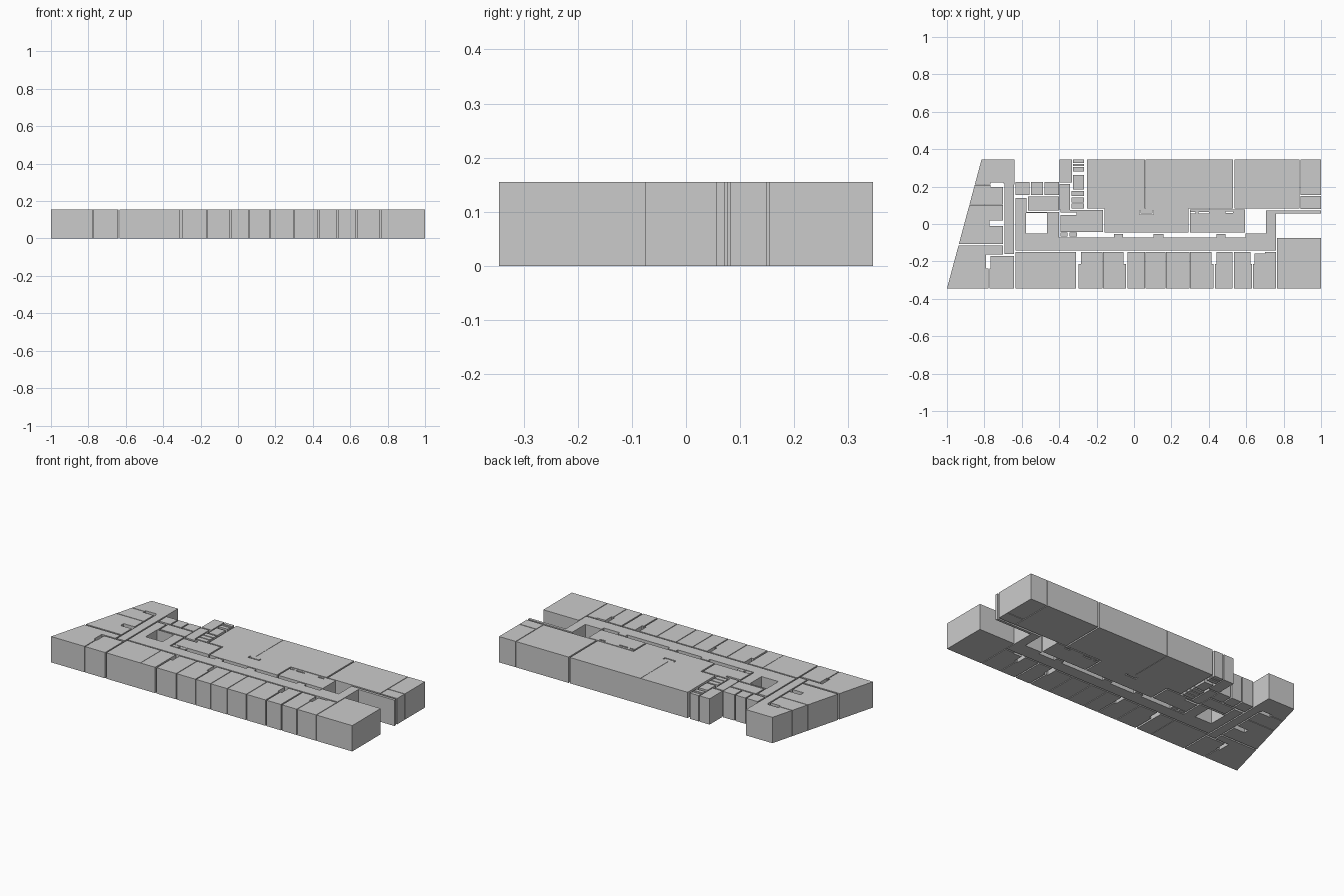
import bpy

H = 0.155          # storey height
S, N = -0.345, 0.345


def west(y):
    """x of the slanted west facade at a given y"""
    return -1.0 + (y - S) * 0.185 / 0.69


def rect(x0, y0, x1, y1):
    return [(x0, y0), (x1, y0), (x1, y1), (x0, y1)]


def room(name, *loops):
    """Upright block from an outline and optional hole outlines"""
    cu = bpy.data.curves.new(name, 'CURVE')
    cu.dimensions = '2D'
    cu.fill_mode = 'BOTH'
    cu.extrude = H / 2
    for loop in loops:
        sp = cu.splines.new('POLY')
        sp.points.add(len(loop) - 1)
        for p, (x, y) in zip(sp.points, loop):
            p.co = (x, y, 0, 1)
        sp.use_cyclic_u = True
    tmp = bpy.data.objects.new(name + "_outline", cu)
    bpy.context.collection.objects.link(tmp)
    dg = bpy.context.evaluated_depsgraph_get()
    me = bpy.data.meshes.new_from_object(tmp.evaluated_get(dg))
    bpy.data.objects.remove(tmp)
    for v in me.vertices:
        v.co.z += H / 2
    for p in me.polygons:
        p.use_smooth = False
    ob = bpy.data.objects.new(name, me)
    bpy.context.collection.objects.link(ob)
    return ob


# South row of offices: west edge, east edge, door recess on (west, east)
T = -0.149
south = [(-0.633, -0.407, 0, 0), (-0.405, -0.309, 0, 0), (-0.298, -0.169, .015, 0),
         (-0.165, -0.042, 0, .014), (-0.036, 0.058, 0, 0), (0.062, 0.168, 0, 0),
         (0.172, 0.296, 0, 0), (0.30, 0.424, 0, .010), (0.432, 0.526, .010, 0),
         (0.534, 0.631, 0, .008)]
for i, (a, b, w, e) in enumerate(south):
    pts = [(a, S), (b, S)]
    pts += [(b, -0.215), (b - e, -0.215), (b - e, T)] if e else [(b, T)]
    pts += [(a + w, T), (a + w, -0.215), (a, -0.215)] if w else [(a, T)]
    room(f"south_office_{i + 1}", pts)
room("south_office_11", [(0.635, S), (0.760, S), (0.760, T), (0.70, T), (0.70, -0.157),
                         (0.645, -0.157), (0.645, -0.215), (0.635, -0.215)])
room("south_east_room", rect(0.764, S, 1.0, -0.075))

# West wing with slanted facade
room("south_west_corner_room", [(west(S), S), (-0.778, S), (-0.778, -0.238), (-0.79, -0.238),
                                (-0.79, -0.163), (-0.70, -0.163), (-0.70, -0.116), (west(-0.116), -0.116)])
room("south_west_office", [(-0.773, S), (-0.641, S), (-0.641, -0.172), (-0.768, -0.172),
                           (-0.768, -0.238), (-0.773, -0.238)])
room("west_office_1", [(west(-0.106), -0.106), (-0.70, -0.106), (-0.70, -0.012),
                       (-0.772, -0.012), (-0.772, 0.003), (west(0.003), 0.003)])
room("west_office_2", [(west(0.003), 0.003), (-0.772, 0.003), (-0.772, 0.018),
                       (-0.70, 0.018), (-0.70, 0.101), (west(0.101), 0.101)])
room("west_office_3", [(west(0.105), 0.105), (-0.70, 0.105), (-0.70, 0.198),
                       (-0.768, 0.198), (-0.768, 0.208), (west(0.208), 0.208)])
room("north_west_room", [(west(0.212), 0.212), (-0.768, 0.212), (-0.768, 0.222), (-0.70, 0.222),
                         (-0.692, 0.21), (-0.64, 0.21), (-0.64, N), (west(N), N)])
room("west_hall", rect(-0.692, -0.16, -0.641, 0.21))

# Main corridor looping round the courtyard, with bays along its north side
side = [(-0.633, -0.141), (0.76, -0.141), (0.76, 0.055), (1.0, 0.055), (1.0, 0.071),
        (0.705, 0.071), (0.705, -0.052), (0.595, -0.052), (0.595, -0.072)]
for a, b in [(0.44, 0.49), (0.105, 0.158), (-0.108, -0.058)]:
    side += [(b, -0.072), (b, -0.053), (a, -0.053), (a, -0.072)]
side += [(-0.402, -0.072), (-0.402, 0.063), (-0.575, 0.063), (-0.575, 0.14), (-0.633, 0.14)]
room("main_corridor", side, rect(-0.577, -0.052, -0.465, 0.058))
room("corridor_closet_1", rect(-0.394, -0.067, -0.356, -0.045))
room("corridor_closet_2", rect(-0.346, -0.067, -0.306, -0.045))

# Small rooms north of the courtyard
for i, (a, b) in enumerate([(-0.633, -0.559), (-0.551, -0.486), (-0.478, -0.402)]):
    room(f"north_closet_{i + 1}", rect(a, 0.155, b, 0.225))
room("courtyard_lobby", rect(-0.567, 0.071, -0.402, 0.147))

# Stair and service core
room("core_shaft", rect(-0.398, 0.222, -0.332, N))
for i, (a, b) in enumerate([(0.325, N), (0.309, 0.32), (0.282, 0.304)]):
    room(f"core_closet_{i + 1}", rect(-0.326, a, -0.267, b))
room("core_stair", rect(-0.326, 0.185, -0.267, 0.262))
room("core_passage", rect(-0.398, 0.075, -0.342, 0.214))
for i in range(3):
    y = 0.083 + i * 0.033
    room(f"core_washroom_{i + 1}", rect(-0.335, y, -0.267, y + 0.027))
room("core_hall", [(-0.394, -0.042), (-0.166, -0.042), (-0.166, 0.075), (-0.394, 0.075),
                   (-0.394, 0.062), (-0.308, 0.062), (-0.308, 0.048), (-0.394, 0.048)])

# Large north halls and the lobbies joined to them
room("north_hall_west", rect(-0.252, 0.083, 0.06, N))
room("north_hall_east", rect(0.062, 0.083, 0.529, N))
room("lobby_west", rect(-0.157, -0.045, 0.291, 0.083),
     [(0.03, 0.05), (0.105, 0.05), (0.105, 0.07), (0.099, 0.07),
      (0.099, 0.057), (0.036, 0.057), (0.036, 0.07), (0.03, 0.07)])
room("lobby_east", rect(0.299, -0.045, 0.594, 0.077), rect(0.302, 0.057, 0.33, 0.064),
     rect(0.345, 0.056, 0.40, 0.064), rect(0.49, 0.058, 0.528, 0.066))
room("north_east_room", rect(0.538, 0.083, 0.886, N))
room("east_office_upper", rect(0.89, 0.154, 1.0, N))
room("east_office_lower", rect(0.89, 0.081, 1.0, 0.150))
